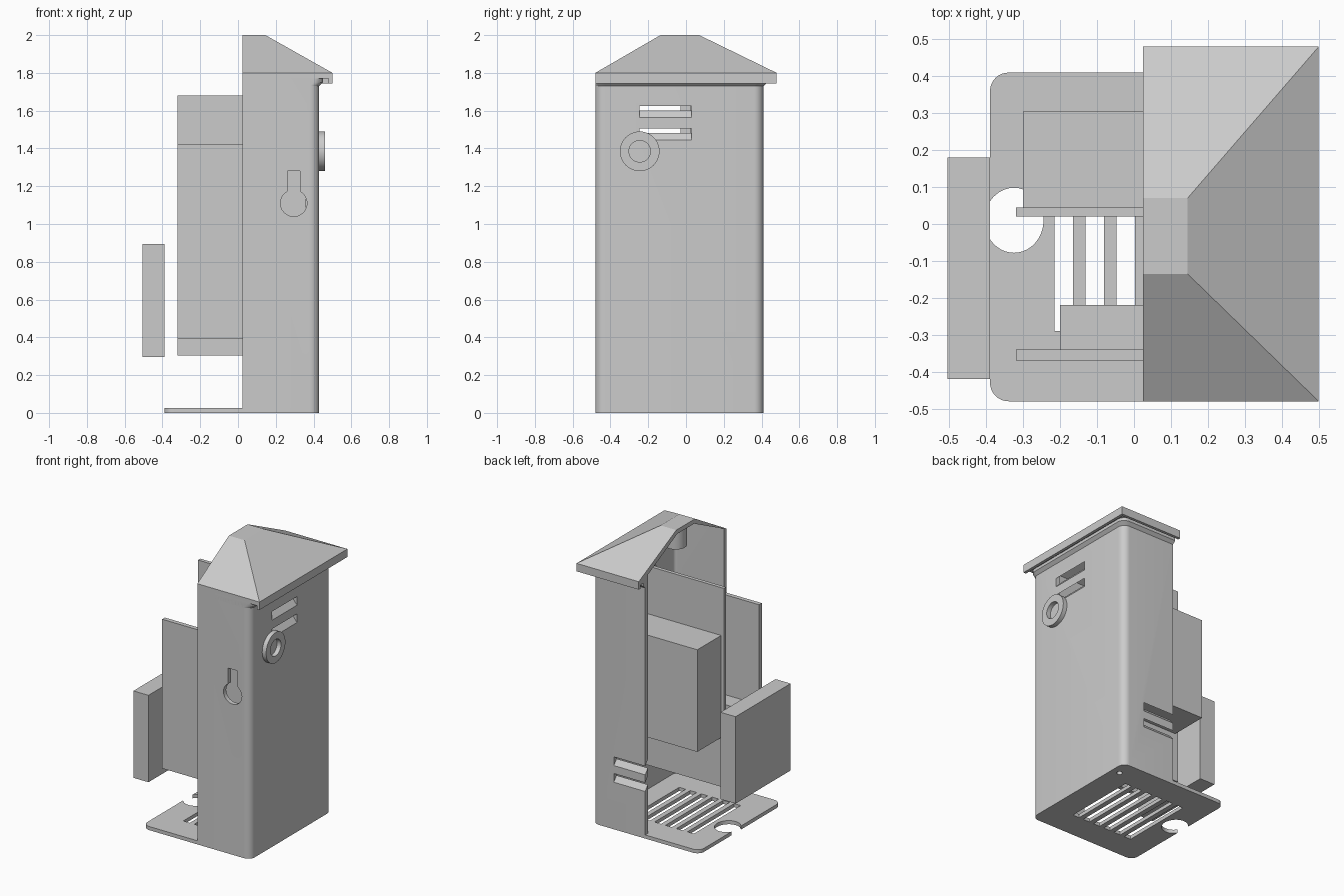
import bpy, bmesh, math
from mathutils import Vector

if "Cube" in bpy.data.objects:
    bpy.data.objects.remove(bpy.data.objects["Cube"])

grey = bpy.data.materials.new("plain_grey")
grey.use_nodes = True
grey.diffuse_color = (0.6, 0.6, 0.6, 1)
grey.node_tree.nodes["Principled BSDF"].inputs["Base Color"].default_value = (0.6, 0.6, 0.6, 1)


def loft(name, rings):
    """Solid through rings of 3D points with equal counts."""
    bm = bmesh.new()
    loops = [[bm.verts.new(p) for p in ring] for ring in rings]
    for a, b in zip(loops, loops[1:]):
        for i in range(len(a)):
            j = (i + 1) % len(a)
            bm.faces.new((a[i], a[j], b[j], b[i]))
    bm.faces.new(loops[0][::-1])
    bm.faces.new(loops[-1])
    bmesh.ops.recalc_face_normals(bm, faces=bm.faces)
    mesh = bpy.data.meshes.new(name)
    bm.to_mesh(mesh)
    bm.free()
    mesh.materials.append(grey)
    ob = bpy.data.objects.new(name, mesh)
    bpy.context.collection.objects.link(ob)
    return ob


def flat(pts, z):
    return [(x, y, z) for x, y in pts]


def rect(x0, x1, y0, y1):
    return [(x0, y0), (x1, y0), (x1, y1), (x0, y1)]


def box(name, x0, x1, y0, y1, z0, z1):
    r = rect(x0, x1, y0, y1)
    return loft(name, [flat(r, z0), flat(r, z1)])


def arc(cx, cy, r, a0, a1, n=8):
    return [(cx + r * math.cos(math.radians(a0 + (a1 - a0) * i / n)),
             cy + r * math.sin(math.radians(a0 + (a1 - a0) * i / n))) for i in range(n + 1)]


def circle(cx, cy, r, stretch=1.0, n=40):
    return [(cx + r * math.cos(math.tau * i / n), cy + stretch * r * math.sin(math.tau * i / n))
            for i in range(n)]


def cut(target, cutter):
    cutter.hide_render = True
    mod = target.modifiers.new("cut", "BOOLEAN")
    mod.operation = "DIFFERENCE"
    mod.solver = "EXACT"
    mod.object = cutter
    bpy.context.view_layer.objects.active = target
    bpy.ops.object.modifier_apply(modifier=mod.name)
    bpy.data.objects.remove(cutter)


# Overall housing limits
CUT, LEFT, RIGHT, FRONT, BACK = 0.025, -0.39, 0.43, -0.48, 0.41
R, T = 0.05, 0.03


def u_shape(right, back):
    """Half-shell outline, open toward -x."""
    outer = [(CUT, FRONT)] + arc(right - R, FRONT + R, R, -90, 0) \
        + arc(right - R, back - R, R, 0, 90) + [(CUT, back)]
    r = R - T
    inner = [(CUT, BACK - T)] + arc(RIGHT - R, BACK - R, r, 90, 0) \
        + arc(RIGHT - R, FRONT + R, r, 0, -90) + [(CUT, FRONT + T)]
    return outer + inner


# Base plate with vent slots, cable notch and drain hole
outline = arc(RIGHT - R, FRONT + R, R, -90, 0) + arc(RIGHT - R, BACK - R, R, 0, 90) \
    + arc(LEFT + R, BACK - R, R, 90, 180) + arc(LEFT + R, FRONT + R, R, 180, 270)
base = loft("base_plate", [flat(outline, 0), flat(outline, 0.025)])
for i in range(6):
    x = -0.19 + i * 0.084
    cut(base, box("slot_cutter", x - 0.025, x + 0.025, -0.29, 0.22, -0.1, 0.1))
for cx, cy, r, stretch in ((-0.325, 0.01, 0.08, 1.1), (0.37, 0.3, 0.018, 1)):
    ring = circle(cx, cy, r, stretch)
    cut(base, loft("hole_cutter", [flat(ring, -0.1), flat(ring, 0.1)]))

# Half-shell walls
walls = loft("housing_walls", [flat(u_shape(RIGHT, BACK), 0.025), flat(u_shape(RIGHT, BACK), 1.775)])

# Slanted vent slots in the side and back walls
SLOPE = 1.2
for z in (1.445, 1.565):
    prof = [(x, z + h - SLOPE * (x - RIGHT)) for x, h in ((0.37, 0), (0.45, 0), (0.45, 0.06), (0.37, 0.06))]
    cut(walls, loft("vent_cutter", [[(x, y, zz) for x, zz in prof] for y in (-0.245, 0.03)]))
for z in (0.325, 0.44):
    prof = [(y, z + h - SLOPE * (y - BACK)) for y, h in ((0.36, 0), (0.43, 0), (0.43, 0.06), (0.36, 0.06))]
    cut(walls, loft("vent_cutter", [[(x, y, zz) for y, zz in prof] for x in (-0.1, 0.264)]))

# Keyhole in the front wall
key = arc(0.295, 1.11, 0.07, 119, 421, 36) + [(0.329, 1.28), (0.261, 1.28)]
cut(walls, loft("keyhole_cutter", [[(x, y, z) for x, z in key] for y in (-0.55, -0.42)]))

# Chamfered trim under the eave
loft("eave_trim", [flat(u_shape(RIGHT, BACK), 1.73),
                   flat(u_shape(RIGHT + 0.02, BACK + 0.02), 1.75),
                   flat(u_shape(RIGHT + 0.02, BACK + 0.02), 1.775)])

# Hollow hipped roof with a drip lip
eave = rect(CUT, 0.5, FRONT, 0.48)
roof = loft("roof", [flat(eave, 1.745), flat(eave, 1.8), flat(rect(CUT, 0.145, -0.135, 0.07), 2.0)])
cut(roof, box("lip_cutter", -0.2, 0.48, -0.6, 0.46, 1.6, 1.77))
cut(roof, loft("roof_cutter", [flat(rect(-0.2, 0.4, FRONT + T, 0.38), 1.7),
                               flat(rect(-0.2, 0.4, FRONT + T, 0.38), 1.81),
                               flat(rect(-0.2, 0.135, -0.125, 0.06), 1.97)]))

# Round boss under the roof
ring = circle(0.1, -0.03, 0.07)
loft("roof_boss", [flat(ring, 1.84), flat(ring, 1.975)])

# Ring on the side wall
ring_part = loft("side_ring", [[(x, y, z) for y, z in circle(-0.245, 1.385, 0.105)] for x in (0.42, 0.46)])
cut(ring_part, loft("ring_cutter", [[(x, y, z) for y, z in circle(-0.245, 1.385, 0.057)] for x in (0.4, 0.5)]))

# Internal boards and components
box("main_board", -0.32, 0.36, 0.02, 0.045, 0.305, 1.68)
box("power_block", -0.30, 0.34, 0.045, 0.305, 0.645, 1.35)
box("board_connector", 0.1, 0.2, -0.03, 0.02, 1.42, 1.65)
box("front_board", -0.32, 0.36, -0.37, -0.34, 0.39, 1.42)
box("front_component", -0.2, 0.24, -0.34, -0.22, 0.43, 0.73)

# Separate box beside the open side
box("outer_box", -0.505, -0.39, -0.42, 0.18, 0.295, 0.895)

# Smooth the rounded surfaces, keep edges crisp
bpy.ops.object.select_all(action="DESELECT")
for name in ("base_plate", "housing_walls", "eave_trim", "roof_boss", "side_ring"):
    ob = bpy.data.objects[name]
    ob.select_set(True)
    bpy.context.view_layer.objects.active = ob
bpy.ops.object.shade_smooth_by_angle(angle=math.radians(30))
